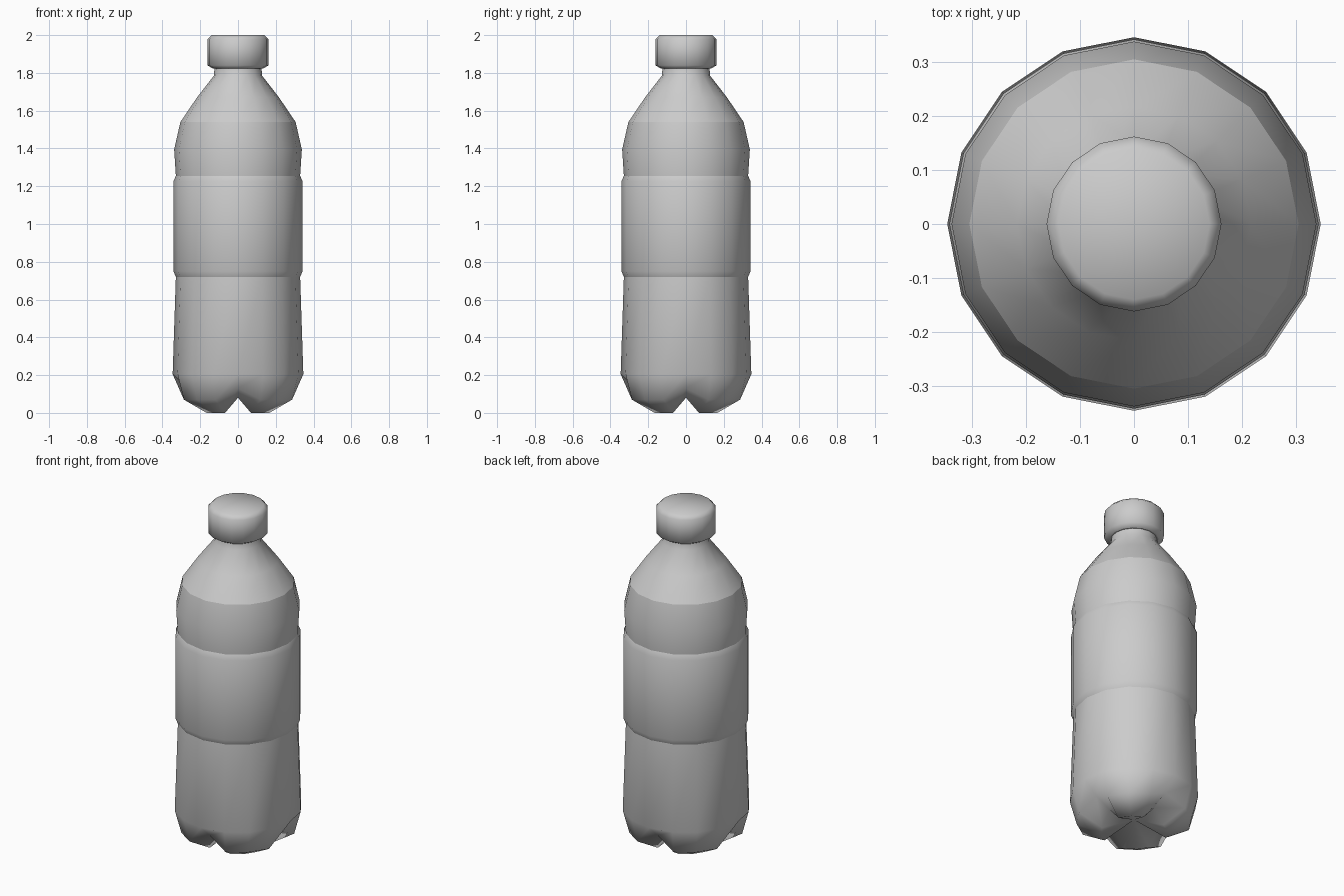
import bpy, bmesh, math

if "Cube" in bpy.data.objects:
    bpy.data.objects.remove(bpy.data.objects["Cube"])

SIDES = 16

grey = bpy.data.materials.new("plain_grey")
grey.diffuse_color = (0.6, 0.6, 0.6, 1)
grey.use_nodes = True
grey.node_tree.nodes["Principled BSDF"].inputs["Base Color"].default_value = grey.diffuse_color


def lathe(name, profile, shape=None, sharp=(), bottom=None, top=None):
    """Spin (radius, z) points; bottom/top = height of a centre vertex closing that end."""
    bm = bmesh.new()
    rings = []
    for i, (r, z) in enumerate(profile):
        ring = []
        for s in range(SIDES):
            rr, zz = shape(i, s, r, z) if shape else (r, z)
            a = 2 * math.pi * s / SIDES
            ring.append(bm.verts.new((rr * math.cos(a), rr * math.sin(a), zz)))
        rings.append(ring)
    for lo, hi in zip(rings, rings[1:]):
        for s in range(SIDES):
            t = (s + 1) % SIDES
            bm.faces.new((lo[s], lo[t], hi[t], hi[s]))
    for ring, z in ((rings[0], bottom), (rings[-1], top)):
        if z is not None:
            c = bm.verts.new((0, 0, z))
            for s in range(SIDES):
                bm.faces.new((c, ring[s], ring[(s + 1) % SIDES]))
    bmesh.ops.recalc_face_normals(bm, faces=bm.faces[:])
    for f in bm.faces:
        f.smooth = True
    # crisp creases around chosen rings
    for i in sharp:
        for s in range(SIDES):
            bm.edges.get((rings[i][s], rings[i][(s + 1) % SIDES])).smooth = False
    mesh = bpy.data.meshes.new(name)
    bm.to_mesh(mesh)
    bm.free()
    mesh.materials.append(grey)
    obj = bpy.data.objects.new(name, mesh)
    bpy.context.collection.objects.link(obj)
    return obj


# Four-footed base: grooves cut in at every quarter turn
GROOVE = {0: (0.17, 0.08), 1: (0.265, 0.13)}


def feet(i, s, r, z):
    return GROOVE[i] if s % 4 == 0 and i in GROOVE else (r, z)


# Bottle body with feet, waist, label band, shoulder and neck
body = [
    (0.18, 0.0), (0.31, 0.07), (0.346, 0.205),
    (0.329, 0.72), (0.342, 0.75), (0.342, 1.225), (0.329, 1.255),
    (0.338, 1.395), (0.305, 1.54), (0.217, 1.67), (0.128, 1.785), (0.124, 1.83),
]
lathe("bottle_body", body, feet, sharp=(3, 6, 8), bottom=0.08)

# Screw cap
cap = [(0.133, 1.823), (0.162, 1.84), (0.162, 1.978), (0.14, 2.0)]
lathe("screw_cap", cap, sharp=(0,), bottom=1.823, top=2.0)
